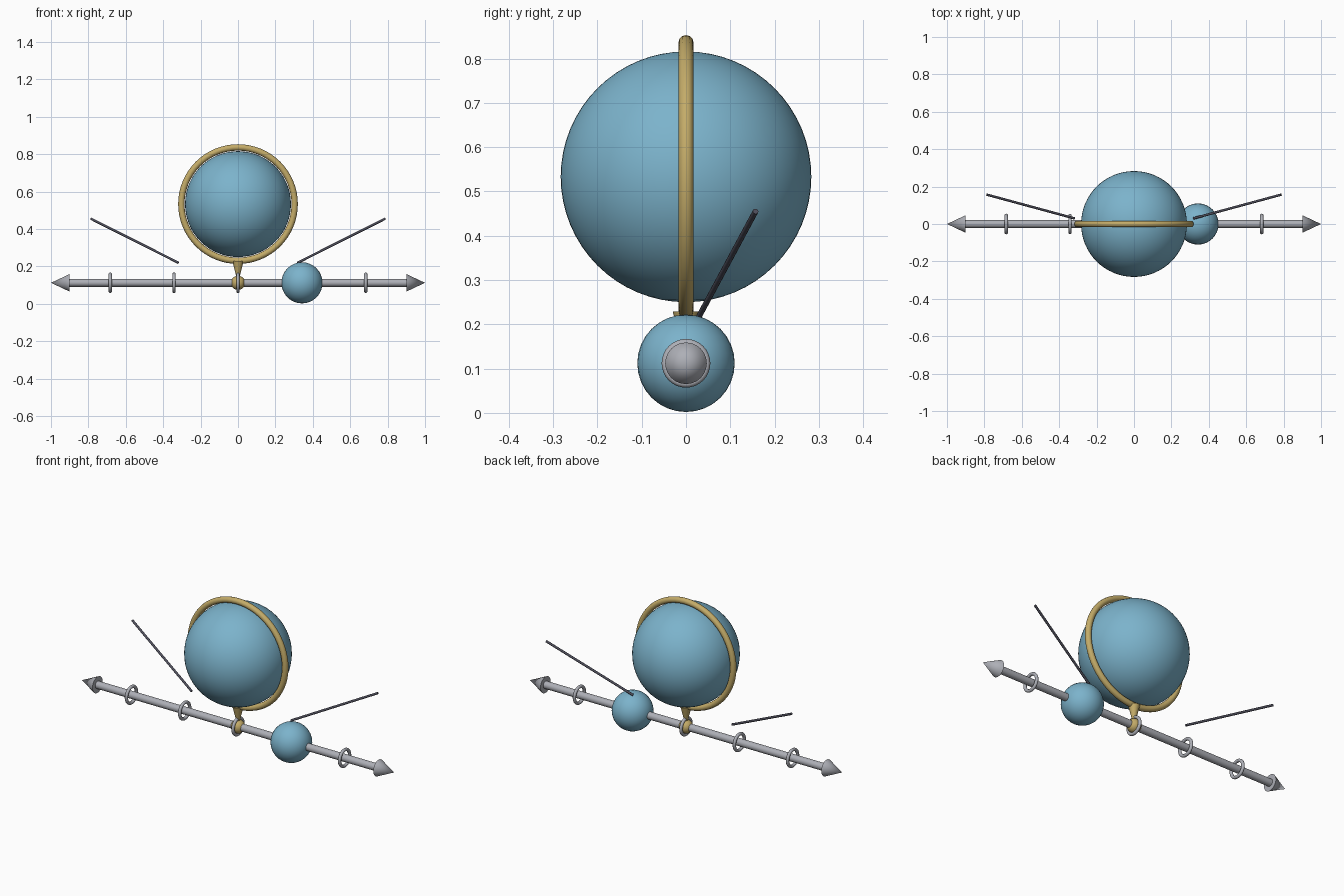
import bpy, math
from mathutils import Vector

cube = bpy.data.objects.get("Cube")
if cube:
    bpy.data.objects.remove(cube, do_unlink=True)


def material(name, rgb):
    m = bpy.data.materials.new(name)
    m.use_nodes = True
    m.diffuse_color = (*rgb, 1)
    m.node_tree.nodes["Principled BSDF"].inputs["Base Color"].default_value = (*rgb, 1)
    return m


BLUE = material("soft blue", (0.20, 0.45, 0.60))
GOLD = material("muted gold", (0.55, 0.41, 0.14))
GREY = material("steel grey", (0.42, 0.43, 0.47))
DARK = material("dark slate", (0.08, 0.08, 0.11))

ROD_Z = 0.112      # height of the horizontal rod
GLOBE_Z = 0.533    # height of the large globe


def finish(name, mat):
    ob = bpy.context.object
    ob.name = name
    ob.data.materials.append(mat)
    bpy.ops.object.shade_smooth_by_angle(angle=math.radians(35))
    return ob


def ball(name, loc, r, mat, segments=48):
    bpy.ops.mesh.primitive_uv_sphere_add(
        segments=segments, ring_count=segments // 2, radius=r, location=loc)
    return finish(name, mat)


def ring(name, loc, major, minor, rot, mat, segments=32):
    bpy.ops.mesh.primitive_torus_add(
        major_segments=segments, minor_segments=12, major_radius=major,
        minor_radius=minor, location=loc, rotation=rot)
    return finish(name, mat)


def taper(name, start, end, r1, r2, mat, sides=24):
    """Cylinder or cone running from start to end."""
    a, b = Vector(start), Vector(end)
    d = b - a
    bpy.ops.mesh.primitive_cone_add(
        vertices=sides, radius1=r1, radius2=r2, depth=d.length,
        location=(a + b) / 2, rotation=d.to_track_quat('Z', 'Y').to_euler())
    return finish(name, mat)


# Large globe with its upright hoop
ball("globe", (0, 0, GLOBE_Z), 0.283, BLUE, 64)
ring("globe_hoop", (0, 0, GLOBE_Z), 0.303, 0.017, (math.pi / 2, 0, 0), GOLD, 64)

# Stem and hub that join the hoop to the rod
taper("stem", (0, 0, 0.14), (0, 0, 0.229), 0.008, 0.03, GOLD)
ball("hub", (0, 0, ROD_Z), 0.038, GOLD, 24)

# Horizontal rod with pointed ends
taper("rod", (-0.9, 0, ROD_Z), (0.9, 0, ROD_Z), 0.021, 0.021, GREY)
for side, s in (("left", 1), ("right", -1)):
    taper(side + "_tip", (s * 0.9, 0, ROD_Z), (s, 0, ROD_Z), 0.047, 0, GREY)
    # Slanted thin stick
    taper(side + "_stick", (s * 0.318, 0.03, 0.219), (s * 0.787, 0.157, 0.455),
          0.0065, 0.0065, DARK, 12)

# Rings spaced along the rod
for i, x in enumerate((-0.683, -0.342, 0, 0.683)):
    ring(f"rod_ring_{i + 1}", (x, 0, ROD_Z), 0.046, 0.009, (0, math.pi / 2, 0), GREY)

# Small ball threaded on the rod
ball("slider_ball", (0.342, 0, ROD_Z), 0.11, BLUE, 32)
